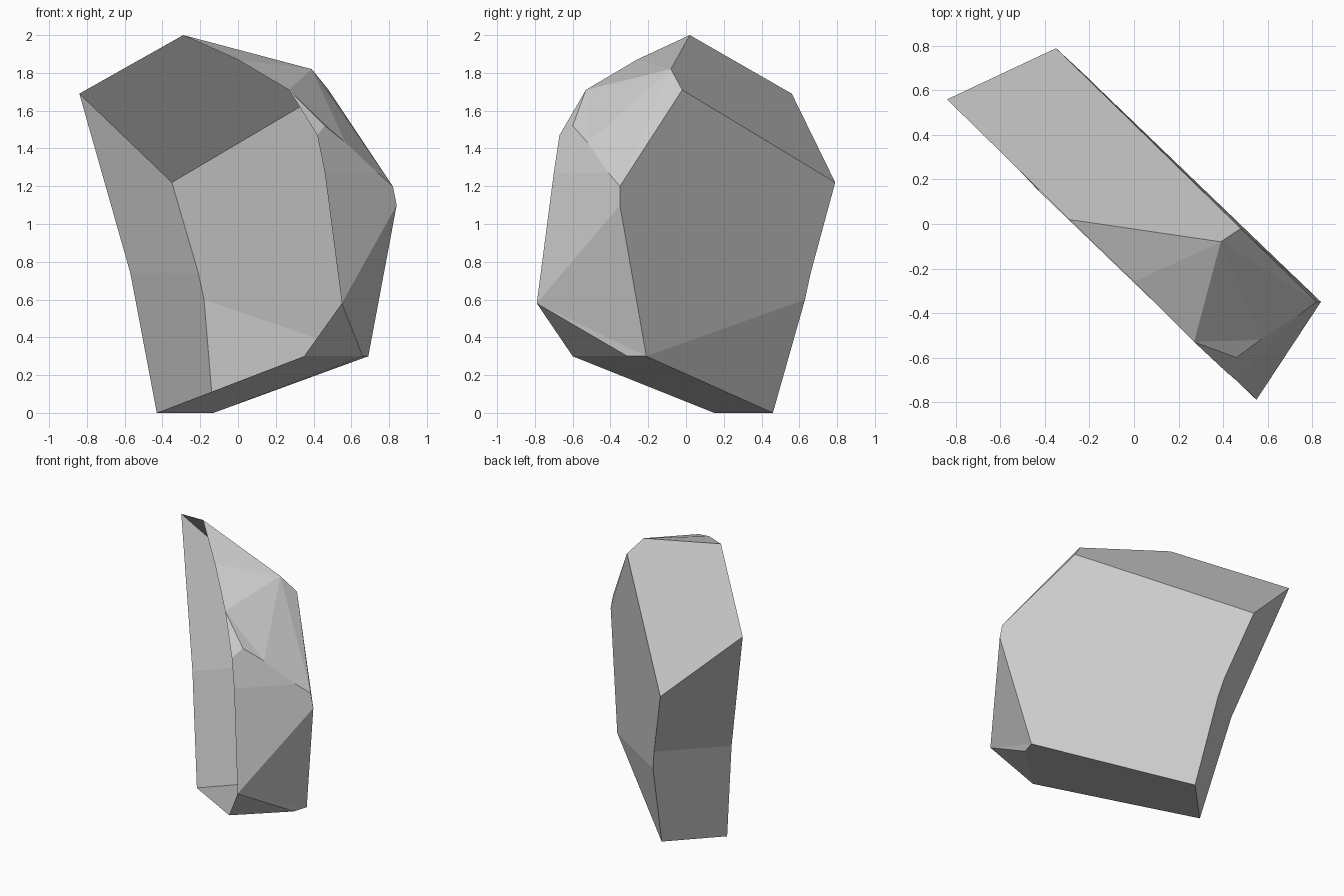
import bpy
import bmesh

# Remove the default cube only
default_cube = bpy.data.objects.get("Cube")
if default_cube:
    bpy.data.objects.remove(default_cube, do_unlink=True)

# Plain stone grey
stone = bpy.data.materials.new("stone_grey")
stone.use_nodes = True
grey = (0.6, 0.6, 0.6, 1)
stone.diffuse_color = grey
stone.node_tree.nodes["Principled BSDF"].inputs["Base Color"].default_value = grey

# Corners around the open front rim of the slab
corners = {
    "rim_peak": (-.29, .02, 2),
    "rim_left": (-.84, .56, 1.69),
    "rim_waist": (-.57, .3, .74),
    "rim_foot": (-.43, .15, 0),
    "rim_heel": (.35, -.6, .3),
    "rim_bulge": (.55, -.79, .58),
    "rim_side": (.46, -.7, 1.27),
    "rim_shoulder": (.42, -.67, 1.47),
    "rim_brow": (.27, -.53, 1.71),
    "rim_crest": (0, -.26, 1.87),
}

# Corners of the chipped edge and the back wall
corners.update({
    "chip_front": (.46, -.6, 1.52),
    "chip_mid": (.57, -.52, 1.43),
    "chip_end": (.74, -.41, 1.27),
    "crown": (.39, -.08, 1.82),
    "heel_notch": (.66, -.31, .3),
    "back_crown": (.48, -.02, 1.71),
    "back_left": (-.35, .79, 1.22),
    "back_waist": (-.21, .66, .74),
    "back_knee": (-.18, .63, .6),
    "back_foot": (-.13, .46, 0),
    "back_heel": (.69, -.21, .3),
    "back_side": (.84, -.35, 1.1),
    "back_shoulder": (.82, -.35, 1.2),
})

# Flat facets of the rock, each named by its corners; the front stays open
facets = [
    # sloping top and crest
    "rim_left back_left back_crown crown rim_peak",
    "rim_peak crown rim_crest",
    "rim_crest crown rim_brow",
    # chipped upper shoulder
    "rim_brow crown chip_mid",
    "rim_brow chip_mid chip_front",
    "rim_brow chip_front rim_shoulder",
    "crown back_shoulder chip_end chip_mid",
    "crown back_crown back_shoulder",
    # outer side
    "rim_shoulder chip_front chip_mid chip_end rim_side",
    "rim_side chip_end back_shoulder back_side rim_bulge",
    "rim_bulge back_side back_heel",
    "rim_bulge back_heel heel_notch",
    "rim_bulge heel_notch rim_heel",
    # underside
    "rim_foot rim_heel heel_notch back_heel back_foot",
    # inner side
    "rim_left rim_waist back_waist back_left",
    "rim_waist rim_foot back_foot back_knee back_waist",
    # back wall
    "back_left back_waist back_knee back_heel back_side back_shoulder back_crown",
    "back_knee back_foot back_heel",
]

# Build the rock shell
bm = bmesh.new()
verts = {name: bm.verts.new(place) for name, place in corners.items()}
for facet in facets:
    bm.faces.new([verts[name] for name in facet.split()])
bmesh.ops.recalc_face_normals(bm, faces=bm.faces)

# Make sure the back wall faces outward
bm.faces.ensure_lookup_table()
wall = bm.faces[-1]
if wall.normal.x + wall.normal.y < 0:
    bmesh.ops.reverse_faces(bm, faces=bm.faces)

mesh = bpy.data.meshes.new("rock_slab")
bm.to_mesh(mesh)
bm.free()
mesh.materials.append(stone)
rock = bpy.data.objects.new("rock_slab", mesh)
bpy.context.collection.objects.link(rock)
